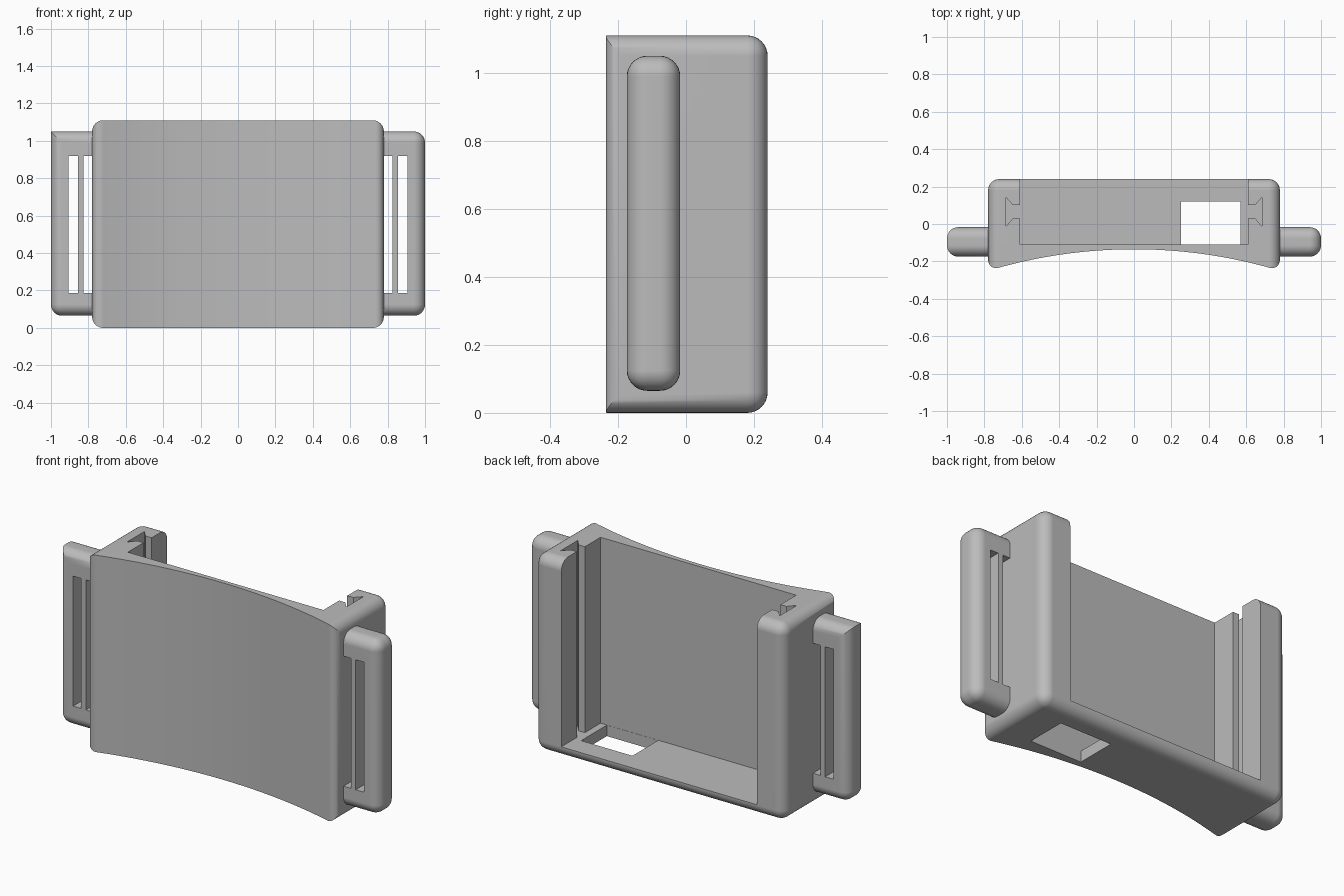
import bpy
import bmesh
import math

if "Cube" in bpy.data.objects:
    bpy.data.objects.remove(bpy.data.objects["Cube"])

HEIGHT, HALF_WIDTH, BACK = 1.11, 0.78, 0.24
FLOOR, FILLET, STEPS = 0.062, 0.06, 8

grey = bpy.data.materials.new("plain grey")
grey.use_nodes = True
colour = (0.5, 0.5, 0.5, 1)
grey.diffuse_color = colour
grey.node_tree.nodes["Principled BSDF"].inputs["Base Color"].default_value = colour


def prism(name, outline, bottom, top, rounded=None):
    """Extrude a plan outline upward, then fillet the edges picked by a rule."""
    bm = bmesh.new()
    base = bm.faces.new([bm.verts.new((x, y, bottom)) for x, y in outline])
    walls = bmesh.ops.extrude_face_region(bm, geom=[base])["geom"]
    for v in walls:
        if isinstance(v, bmesh.types.BMVert):
            v.co.z = top
    bmesh.ops.recalc_face_normals(bm, faces=bm.faces)
    if rounded:
        edges = [e for e in bm.edges if rounded(e.verts[0].co, e.verts[1].co)]
        bmesh.ops.bevel(bm, geom=edges, offset=FILLET, offset_type='OFFSET',
                        segments=STEPS, profile=0.5, affect='EDGES',
                        clamp_overlap=False)
        bmesh.ops.recalc_face_normals(bm, faces=bm.faces)
    mesh = bpy.data.meshes.new(name)
    bm.to_mesh(mesh)
    bm.free()
    mesh.materials.append(grey)
    obj = bpy.data.objects.new(name, mesh)
    bpy.context.collection.objects.link(obj)
    return obj


def rect(x1, x2, y1, y2):
    x1, x2 = sorted((x1, x2))
    return [(x1, y1), (x2, y1), (x2, y2), (x1, y2)]


def activate(obj):
    bpy.ops.object.select_all(action='DESELECT')
    obj.select_set(True)
    bpy.context.view_layer.objects.active = obj


def cut(obj, cutter):
    mod = obj.modifiers.new("cut", 'BOOLEAN')
    mod.operation, mod.solver, mod.object = 'DIFFERENCE', 'EXACT', cutter
    activate(obj)
    bpy.ops.object.modifier_apply(modifier=mod.name)
    bpy.data.objects.remove(cutter)


def finish(obj):
    activate(obj)
    bpy.ops.object.shade_smooth_by_angle(angle=math.radians(30))
    normals = obj.modifiers.new("even shading", 'WEIGHTED_NORMAL')
    normals.keep_sharp = True


# Body: concave front, filleted everywhere but along the curved rims
def body_edge(a, b):
    vertical = abs(a.z - b.z) > 0.1
    at_side = abs(a.x) > HALF_WIDTH - 0.01 and abs(a.x - b.x) < 0.01
    at_back = a.y > BACK - 0.01 and b.y > BACK - 0.01
    return (vertical and abs(a.x) > HALF_WIDTH - 0.01) or at_side or at_back


sag, arc_steps = 0.115, 24
radius = (HALF_WIDTH ** 2 + sag ** 2) / (2 * sag)
sweep = math.asin(HALF_WIDTH / radius)
front = []
for i in range(arc_steps + 1):
    a = sweep * (2 * i / arc_steps - 1)
    front.append((radius * math.sin(a), -0.135 - radius * (1 - math.cos(a))))
body = prism("body", front + [(HALF_WIDTH, BACK), (-HALF_WIDTH, BACK)],
             0, HEIGHT, body_edge)

# Open pocket with a dovetail groove in each side wall
groove = [(0.61, 0.03), (0.648, 0.03), (0.684, -0.012),
          (0.684, 0.142), (0.648, 0.102), (0.61, 0.102)]
half = [(0.61, -0.11)] + groove + [(0.61, 0.5)]
cut(body, prism("pocket_cutter", half + [(-x, y) for x, y in reversed(half)],
                FLOOR, HEIGHT + 0.3))

# Window through the floor
cut(body, prism("window_cutter", rect(0.25, 0.57, -0.109, 0.12), -0.2, 0.2))
finish(body)

# Strap lugs, each with two slots; one lug keeps a square top outer edge
LUG_LOW, LUG_HIGH = 0.065, 1.05
for side, name in ((1, "left_strap_lug"), (-1, "right_strap_lug")):
    def lug_edge(a, b):
        inner = abs(a.x) < 0.9 and abs(b.x) < 0.9
        outer_top = (max(a.x, b.x) < -0.9 and min(a.z, b.z) > 1)
        return not inner and not outer_top

    lug = prism(name, rect(side * 0.74, side, -0.174, -0.017),
                LUG_LOW, LUG_HIGH, lug_edge)
    for near, far in ((0.7, 0.827), (0.856, 0.907)):
        cut(lug, prism("slot_cutter", rect(side * near, side * far, -0.4, 0.2),
                       0.187, 0.92))
    finish(lug)
